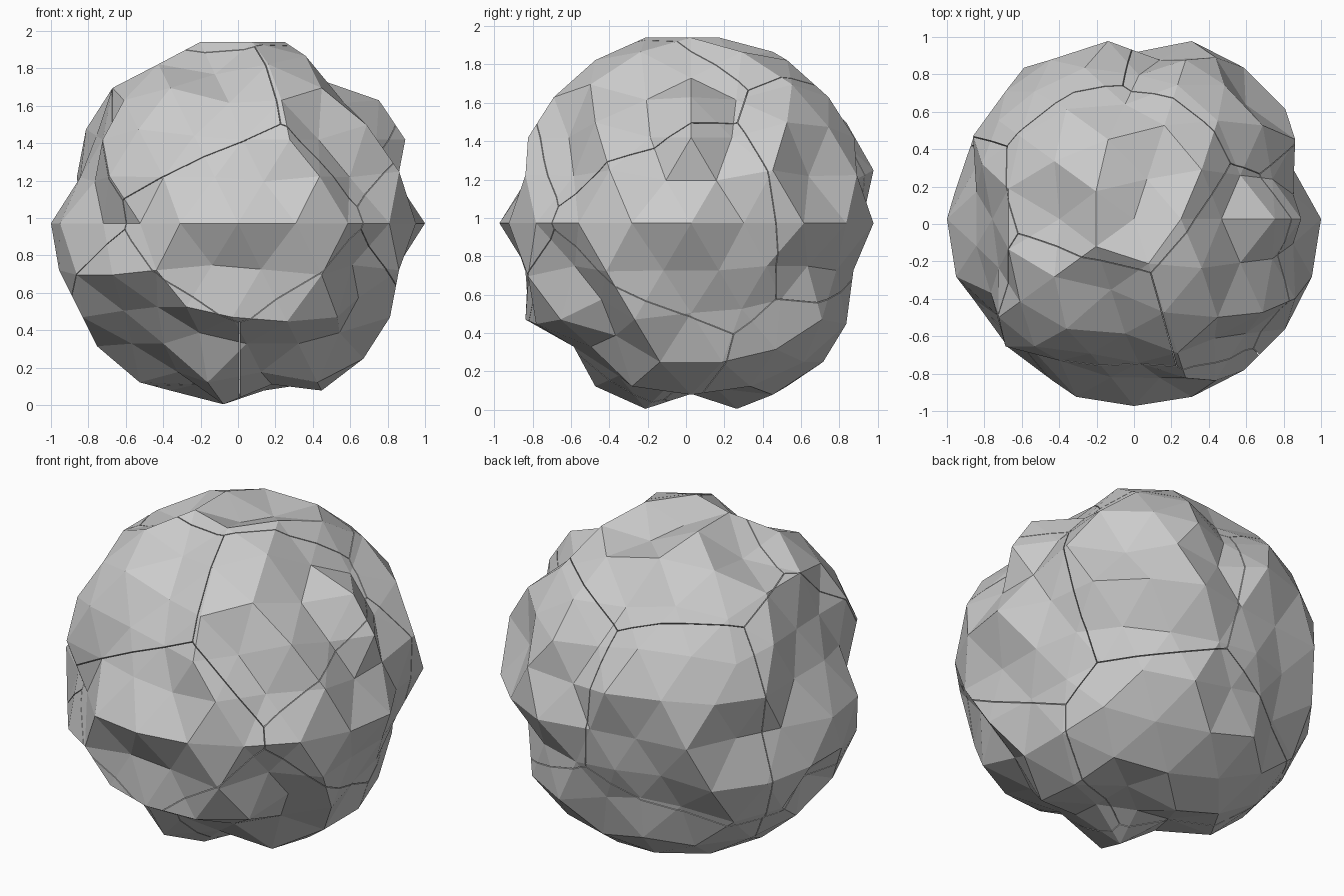
import bpy, bmesh
from math import radians, cos, sin
from mathutils import Vector

if "Cube" in bpy.data.objects:
    bpy.data.objects.remove(bpy.data.objects["Cube"])

CENTRE = Vector((0, 0.027, 0.972))
DENT = 0.89  # dented corners sink to this share of the radius
GAP = 0.002  # half the width of the cracks

# Dented corners: elevation in degrees -> azimuths in degrees
DENTS = {
    90: [0], 74: [72], 58: [0], 63: [180, 252],
    46: [22, 338, 94, 266],
    31: [17, 343, 89, 271, 306, 180, 199, 252],
    13: [9, 351, 82, 279, 207],
    16: [262, 190, 170, 242, 46, 314],
    0: [18, 90, 108, 144, 162, 216, 234],
    -14: [10, 350, 98, 82, 261, 278, 314, 27, 45, 117, 62],
    -27: [180, 108, 324, 36],
    -31: [216, 234, 90, 0, 18, 126],
    -42: [324, 252], -46: [274, 302, 230, 202],
    -63: [288, 216], -74: [36, 324, 180], -90: [0],
}

# Centres of the fractured chunks, as directions from the middle
SITES = {
    "chunk_top": (-0.1, 0.22, 0.95),
    "chunk_front": (0.0, -0.98, 0.05),
    "chunk_upper_front": (-0.28, -0.62, 0.72),
    "chunk_upper_right": (0.58, -0.38, 0.72),
    "chunk_right": (0.97, -0.08, 0.05),
    "chunk_lower_right": (0.5, -0.5, -0.7),
    "chunk_lower_left": (-0.48, -0.5, -0.7),
    "chunk_left": (-0.97, -0.1, 0.2),
    "chunk_back_right": (0.5, 0.8, 0.25),
    "chunk_back_left": (-0.5, 0.82, 0.1),
    "chunk_bottom_back": (0.05, 0.5, -0.85),
}


def direction(az, el):
    a, e = radians(az), radians(el)
    return Vector((cos(e) * cos(a), cos(e) * sin(a), sin(e)))


# Boulder: faceted ball with some corners pushed in
rock = bmesh.new()
bmesh.ops.create_icosphere(rock, subdivisions=3, radius=1.0)
hit = set()
for el, azimuths in DENTS.items():
    for az in azimuths:
        d = direction(az, el)
        hit.add(max(rock.verts, key=lambda v: v.co.dot(d)))
for v in hit:
    v.co *= DENT

# Chunks: cut the boulder half way between each pair of neighbouring centres
sites = {n: Vector(p).normalized() for n, p in SITES.items()}
for name, site in sites.items():
    bm = rock.copy()
    for other_name, other in sites.items():
        if other_name == name:
            continue
        normal = (other - site).normalized()
        cut = bmesh.ops.bisect_plane(
            bm, geom=bm.verts[:] + bm.edges[:] + bm.faces[:], dist=1e-5,
            plane_co=(site + other) / 2 - normal * GAP, plane_no=normal,
            clear_outer=True)
        rim = [e for e in cut["geom_cut"]
               if isinstance(e, bmesh.types.BMEdge) and e.is_valid and e.is_boundary]
        if rim:
            bmesh.ops.edgenet_fill(bm, edges=rim)
    bmesh.ops.recalc_face_normals(bm, faces=bm.faces[:])
    bmesh.ops.translate(bm, vec=CENTRE, verts=bm.verts[:])
    mesh = bpy.data.meshes.new(name)
    bm.to_mesh(mesh)
    bm.free()
    bpy.context.collection.objects.link(bpy.data.objects.new(name, mesh))
rock.free()
